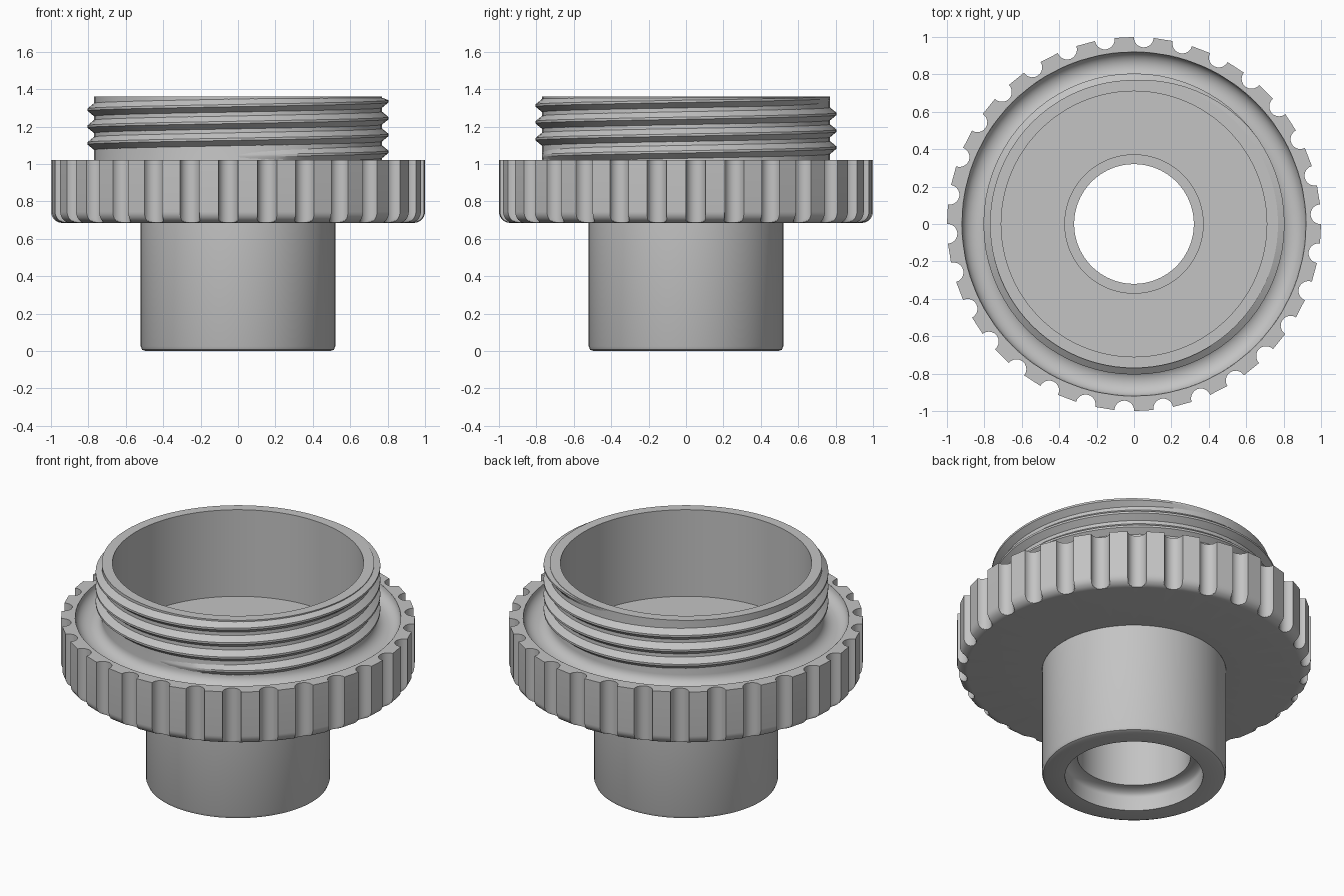
import bpy, bmesh
from math import sin, cos, pi, radians, hypot

if "Cube" in bpy.data.objects:
    bpy.data.objects.remove(bpy.data.objects["Cube"], do_unlink=True)

grey = bpy.data.materials.new("plain grey")
grey.use_nodes = True
colour = (0.55, 0.55, 0.55, 1)
grey.diffuse_color = colour
grey.node_tree.nodes["Principled BSDF"].inputs["Base Color"].default_value = colour


def loft(name, rings, closed, caps=False, angle=30):
    """Skin a list of equal-length point rings with quads."""
    bm = bmesh.new()
    rows = [[bm.verts.new(p) for p in ring] for ring in rings]
    n = len(rows[0])
    for a, b in zip(rows, rows[1:]):
        for i in range(n if closed else n - 1):
            j = (i + 1) % n
            bm.faces.new((a[i], a[j], b[j], b[i]))
    if caps:
        bm.faces.new(rows[0][::-1])
        bm.faces.new(rows[-1])
    mesh = bpy.data.meshes.new(name)
    bm.to_mesh(mesh)
    bm.free()
    mesh.materials.append(grey)
    obj = bpy.data.objects.new(name, mesh)
    bpy.context.collection.objects.link(obj)
    bpy.ops.object.select_all(action="DESELECT")
    obj.select_set(True)
    bpy.context.view_layer.objects.active = obj
    bpy.ops.object.shade_smooth_by_angle(angle=radians(angle))
    return obj


def circle(r, z, count=96):
    return [(r * cos(2 * pi * i / count), r * sin(2 * pi * i / count), z)
            for i in range(count)]


# Main heights
TOP, FLANGE_TOP, FLANGE_BOTTOM, FLOOR = 1.36, 1.02, 0.685, 0.82

# Turned body: stem, stepped bore, cup and the round groove in the flange
groove = [(0.845 - 0.075 * cos(pi * k / 12), FLANGE_TOP - 0.065 * sin(pi * k / 12))
          for k in range(13)]
bore_fillet = [(0.32 + 0.07 * cos(a), 0.085 + 0.04 * sin(a))
               for a in (pi / 2 * k / 6 for k in range(7))]
profile = [(0.52, FLANGE_BOTTOM), (0.52, 0.025), (0.513, 0.007), (0.495, 0), (0.39, 0)]
profile += bore_fillet
profile += [(0.32, 0.68), (0.37, 0.68), (0.37, FLOOR), (0.71, FLOOR),
            (0.71, TOP), (0.77, TOP)] + groove
body = loft("turned_body", [circle(r, z) for r, z in reversed(profile)], True)

# Grip ring: flat teeth between round notches, rounded lower edge
NOTCHES, NOTCH_R, STEPS = 30, 0.053, 10
outline = []
for k in range(NOTCHES):
    t = radians(3) + 2 * pi * k / NOTCHES
    for s in range(STEPS + 1):
        a = pi / 2 + pi * s / STEPS
        u, v = 0.9986 + NOTCH_R * cos(a), -NOTCH_R * sin(a)
        outline.append((u * cos(t) - v * sin(t), u * sin(t) + v * cos(t)))


def grip_ring(limit, z):
    ring = []
    for x, y in outline:
        f = min(1, limit / hypot(x, y))
        ring.append((x * f, y * f, z))
    return ring


FILLET = 0.06
rings = [grip_ring(0.52, FLANGE_BOTTOM)]
for k in range(9):
    a = pi / 2 * k / 8
    rings.append(grip_ring(1 - FILLET + FILLET * sin(a),
                           FLANGE_BOTTOM + FILLET * (1 - cos(a))))
rings += [grip_ring(2, FLANGE_TOP), grip_ring(0.92, FLANGE_TOP)]
loft("grip_ring", rings, True)

# Screw thread: right-handed ridge that runs out at both ends
PITCH, START, END, RUNOUT = 0.09, -810, 450, 55
sections = []
for deg in range(START, END + 1, 5):
    t = radians(deg)
    z = 1.29 + PITCH * (deg - 180) / 360
    fade = min(1, (deg - START) / RUNOUT + 0.05, (END - deg) / RUNOUT + 0.05)
    crest = 0.768 + 0.037 * fade
    section = [(0.76, -0.043), (crest, -0.006), (crest, 0.006), (0.76, 0.043)]
    sections.append([(r * cos(t), r * sin(t), min(z + dz, TOP - 0.002))
                     for r, dz in section])
loft("screw_thread", sections[::-1], True, caps=True)

# Make every face point outward
for obj in bpy.context.collection.objects:
    if obj.name in ("turned_body", "grip_ring", "screw_thread"):
        bm = bmesh.new()
        bm.from_mesh(obj.data)
        bmesh.ops.recalc_face_normals(bm, faces=bm.faces)
        probe = max(bm.faces, key=lambda f: f.calc_center_median().z + abs(f.normal.z))
        if obj.name != "screw_thread" and probe.normal.z < 0:
            bmesh.ops.reverse_faces(bm, faces=bm.faces)
        bm.to_mesh(obj.data)
        bm.free()
